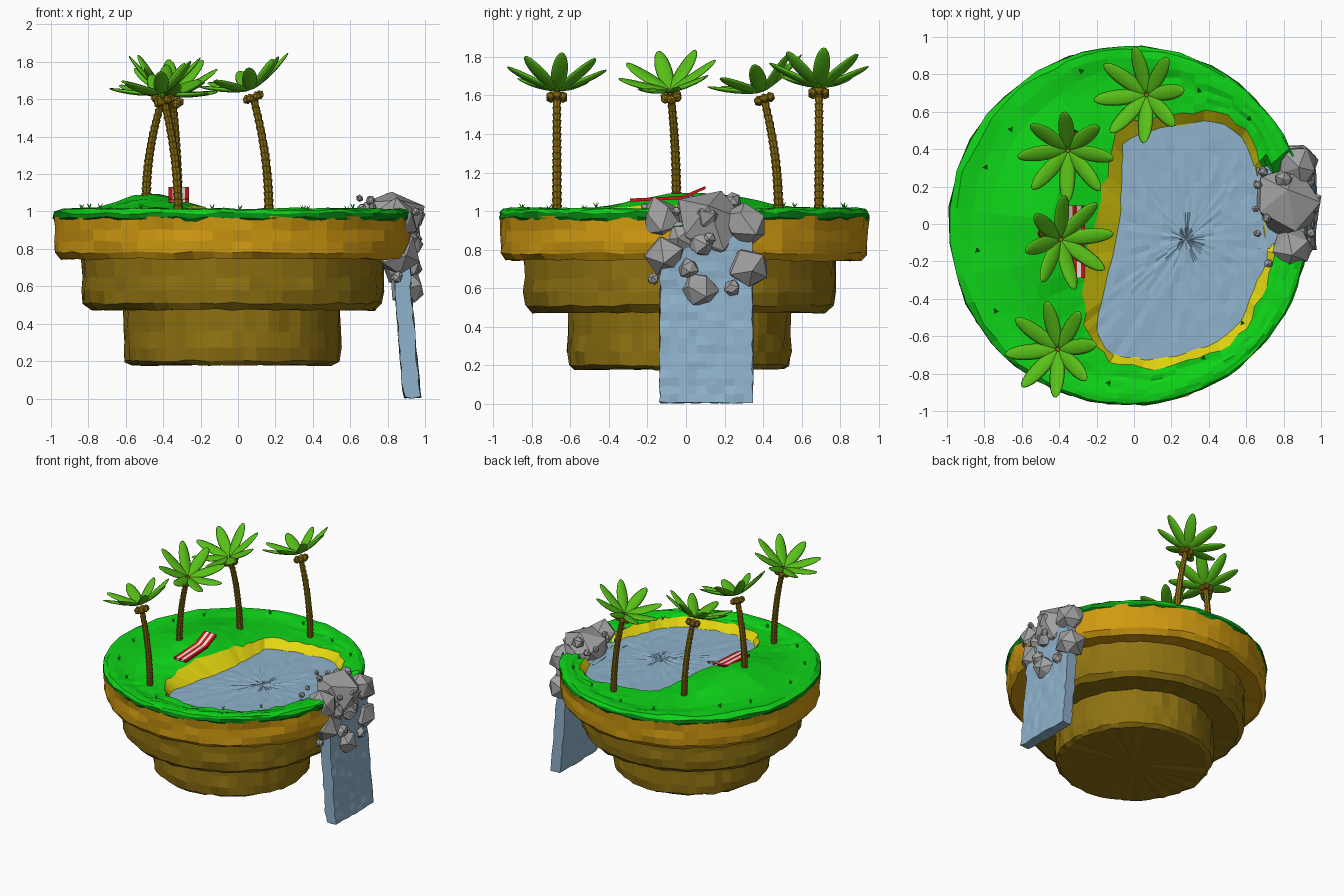
import bpy, bmesh, random
from math import sin, cos, pi, exp, sqrt, atan2
from mathutils import Vector, Matrix

random.seed(7)
if "Cube" in bpy.data.objects:
    bpy.data.objects.remove(bpy.data.objects["Cube"])


def material(name, *rgb):
    lin = [((c / 255 + 0.055) / 1.055) ** 2.4 for c in rgb] + [1]
    m = bpy.data.materials.new(name)
    m.use_nodes = True
    m.diffuse_color = lin
    m.node_tree.nodes["Principled BSDF"].inputs["Base Color"].default_value = lin
    return m


GRASS = material("grass green", 14, 212, 24)
TURF = material("dark turf green", 6, 140, 22)
GOLD = material("golden earth", 208, 154, 17)
OLIVE = material("olive earth", 143, 114, 17)
SAND = material("yellow sand", 230, 216, 15)
WATER = material("pale blue water", 143, 178, 203)
ROCK = material("grey rock", 160, 160, 160)
LEAF = material("leaf green", 88, 192, 24)
RED = material("red cloth", 208, 22, 22)
WHITE = material("white cloth", 232, 226, 226)


def jit(a):
    return random.uniform(-a, a)


def finish(name, bm, mats, recalc=False):
    if recalc:
        bmesh.ops.recalc_face_normals(bm, faces=bm.faces)
    me = bpy.data.meshes.new(name)
    bm.to_mesh(me)
    bm.free()
    for m in mats:
        me.materials.append(m)
    ob = bpy.data.objects.new(name, me)
    bpy.context.collection.objects.link(ob)
    return ob


def loft(bm, rings, cap_first=False, cap_last=False, row_mats=None):
    """Skin a list of closed rings; a cap is a fan round the ring's middle."""
    vs = [[bm.verts.new(p) for p in r] for r in rings]
    n = len(vs[0])
    for k, (a, b) in enumerate(zip(vs, vs[1:])):
        for i in range(n):
            j = (i + 1) % n
            f = bm.faces.new((a[i], a[j], b[j], b[i]))
            f.material_index = row_mats[k] if row_mats else 0
    for ring, use, flip in ((vs[0], cap_first, True), (vs[-1], cap_last, False)):
        if use:
            c = bm.verts.new(sum((v.co for v in ring), Vector()) / n)
            for i in range(n):
                f = [c, ring[i], ring[(i + 1) % n]]
                bm.faces.new(f[::-1] if flip else f)


def resample(pts, n):
    """Space n points evenly along a closed outline."""
    pts = [Vector(p) for p in pts]
    segs = list(zip(pts, pts[1:] + pts[:1]))
    total = sum((b - a).length for a, b in segs)
    out = []
    for k in range(n):
        d = total * k / n
        for a, b in segs:
            l = (b - a).length
            if d <= l:
                out.append(a.lerp(b, d / l))
                break
            d -= l
    return out


def in_spillway(x, y):
    return x > 0.6 and -0.12 < y < 0.32


# Island cliffs: three stacked drums with rough blocky sides
def drum(name, cx, cy, profile, mat, cap):
    n, rings = 56, []
    for r, z in profile:
        ring = []
        for i in range(n):
            a = 2 * pi * i / n
            rr = r + jit(0.009)
            x, y, zz = cx + rr * cos(a), cy + rr * sin(a), z + jit(0.007)
            if in_spillway(x, y):
                zz = min(zz, 0.9)
            ring.append((x, y, zz))
        rings.append(ring)
    bm = bmesh.new()
    loft(bm, rings, cap_first=cap)
    finish(name, bm, [mat])


drum("upper_cliff", -0.03, -0.01,
     [(0.7, 0.76), (0.92, 0.745), (0.95, 0.78), (0.955, 0.84), (0.95, 0.9), (0.955, 0.97)], GOLD, False)
drum("middle_cliff", -0.03, -0.03,
     [(0.5, 0.48), (0.76, 0.475), (0.8, 0.51), (0.81, 0.58), (0.805, 0.65), (0.81, 0.78)], OLIVE, False)
drum("lower_cliff", -0.03, -0.035,
     [(0.54, 0.18), (0.57, 0.2), (0.58, 0.27), (0.575, 0.36), (0.58, 0.5)], OLIVE, True)

# Pond outline: x, y and the width of the beach beside it
SHORE = [(0.68, 0.08, 0.04), (0.65, 0.29, 0.05), (0.59, 0.45, 0.05), (0.49, 0.53, 0.05),
         (0.38, 0.55, 0.05), (0.17, 0.52, 0.06), (0.03, 0.48, 0.07), (-0.06, 0.43, 0.07),
         (-0.07, 0.2, 0.1), (-0.07, 0.05, 0.13), (-0.13, -0.24, 0.16), (-0.19, -0.47, 0.1),
         (-0.2, -0.58, 0.04), (-0.13, -0.7, 0.03), (0.09, -0.73, 0.06), (0.25, -0.7, 0.05),
         (0.43, -0.64, 0.05), (0.57, -0.53, 0.05), (0.65, -0.32, 0.05), (0.72, -0.19, 0.03)]
MID = Vector((0.28, -0.08, 0))
CENTRE = Vector((-0.03, -0.01, 0))


def ground(x, y):
    if in_spillway(x, y):
        return 0.92
    hill = 0.105 * exp(-((x + 0.46) / 0.17) ** 2 / 2 - ((y - 0.05) / 0.3) ** 2 / 2)
    edge = 0.96 - sqrt((x + 0.03) ** 2 + (y + 0.01) ** 2)
    return 0.993 + hill + 0.022 * exp(-((edge - 0.05) / 0.07) ** 2)


water_line, beach_line, rays = [], [], []
for p in resample(SHORE, 64):
    flat = Vector((p.x, p.y, 0))
    d = (flat - MID).normalized()
    o = MID - CENTRE
    reach = -o.dot(d) + sqrt(o.dot(d) ** 2 - o.dot(o) + 0.96 ** 2)
    water_line.append(flat)
    beach_line.append(flat + d * (p.z + jit(0.015)))
    rays.append(MID + d * reach)


def level(points, z, wobble=0.0):
    return [(p.x, p.y, z + jit(wobble)) for p in points]


# Grass: dark turf edge, then rows running inward over the hill to the beach
rings = []
for scale, z in ((0.985, 0.95), (1.0, 0.965), (1.0, 0.992)):
    ring = []
    for p in rays:
        q = CENTRE + (p - CENTRE) * (scale + jit(0.008))
        ring.append((q.x, q.y, min(z, ground(q.x, q.y)) + jit(0.008)))
    rings.append(ring)
for t in (0.95, 0.85, 0.72, 0.58, 0.44, 0.3, 0.16, 0):
    ring = []
    for s, p in zip(beach_line, rays):
        q = s.lerp(p, t + (jit(0.02) if t else 0))
        ring.append((q.x, q.y, ground(q.x, q.y) + jit(0.006)))
    rings.append(ring)
bm = bmesh.new()
loft(bm, rings, row_mats=[1, 1] + [0] * 8)
finish("grass", bm, [GRASS, TURF])

# Beach slopes from the grass to below the water
bm = bmesh.new()
inner = [MID + (p - MID) * 0.93 for p in water_line]
loft(bm, [rings[-1], level(water_line, 0.937), level(inner, 0.915)])
finish("beach", bm, [SAND])

# Pond surface with small ripples
bm = bmesh.new()
loft(bm, [level([MID + (p - MID) * s for p in water_line], 0.937, 0.004)
          for s in (1.01, 0.88, 0.75, 0.62, 0.49, 0.36, 0.23, 0.1)], cap_last=True)
finish("pond", bm, [WATER])

# Waterfall: a bent slab spilling over the edge
section = resample([(0.62, 0, 0.938), (0.88, 0, 0.93), (0.92, 0, 0.88), (0.922, 0, 0.6),
                    (0.975, 0, 0.005), (0.885, 0, 0.005), (0.84, 0, 0.6), (0.83, 0, 0.86),
                    (0.62, 0, 0.9)], 56)
bm = bmesh.new()
loft(bm, [[(p.x + jit(0.006), -0.135 + 0.48 * k / 10 + jit(0.006), max(0, p.z + jit(0.005)))
           for p in section] for k in range(11)])
bmesh.ops.holes_fill(bm, edges=bm.edges)
finish("waterfall", bm, [WATER], recalc=True)

# Rocks: x, y, z, radius
ROCKS = [(0.81, 0.12, 0.93, 0.2), (0.85, -0.13, 0.95, 0.12), (0.87, 0.31, 0.93, 0.12),
         (0.86, -0.11, 0.77, 0.12), (0.88, 0.32, 0.71, 0.115), (0.9, 0.07, 0.59, 0.1),
         (0.93, 0.11, 0.97, 0.075), (0.92, 0.01, 0.7, 0.055), (0.93, 0.24, 0.6, 0.045),
         (0.85, -0.17, 0.65, 0.035), (0.8, 0.24, 1.05, 0.05), (0.92, 0.08, 0.83, 0.07),
         (0.86, -0.02, 0.86, 0.11), (0.95, 0.12, 0.86, 0.035), (0.71, 0.03, 1.06, 0.028),
         (0.66, -0.05, 1.0, 0.022), (0.66, 0.21, 1.02, 0.025), (0.72, -0.21, 1.02, 0.025),
         (0.65, 0.08, 1.07, 0.02), (0.69, 0.28, 1.01, 0.03), (0.95, -0.05, 1.0, 0.025)]
bm = bmesh.new()
for x, y, z, r in ROCKS:
    turn = Matrix.Rotation(jit(pi), 4, "Z") @ Matrix.Rotation(jit(pi), 4, "X")
    got = bmesh.ops.create_icosphere(bm, subdivisions=1, radius=r,
                                     matrix=Matrix.Translation((x, y, z)) @ turn)
    for v in got["verts"]:
        v.co += Vector((jit(r), jit(r), jit(r))) * 0.1
finish("rocks", bm, [ROCK])


# Palms: ringed curved trunk, nuts and a crown tilted along the trunk
def palm(name, base, top, spin):
    base, top = Vector(base), Vector(top)
    lean = Vector((top.x - base.x, top.y - base.y, 0))

    def at(t):
        return Vector((base.x, base.y, base.z + (top.z - base.z) * t)) + lean * t * t

    bm = bmesh.new()
    rings, n = [], 18
    for k in range(n):
        wide = 0.027 - 0.005 * k / n
        for t, r in ((k / n, wide * 0.8), ((k + 0.9) / n, wide)):
            c = at(t)
            rings.append([c + Vector((cos(a * pi / 4), sin(a * pi / 4), 0)) * r for a in range(8)])
    loft(bm, rings, True, True)
    finish(name + "_trunk", bm, [OLIVE])

    axis = (lean * 2.6 + Vector((0, 0, top.z - base.z))).normalized()
    tilt = Matrix.Translation(top) @ Vector((0, 0, 1)).rotation_difference(axis).to_matrix().to_4x4()
    bm = bmesh.new()
    for k in range(6):
        a = k * pi / 3
        bmesh.ops.create_icosphere(bm, subdivisions=1, radius=0.026, matrix=tilt @ Matrix.Translation(
            (0.036 * cos(a), 0.036 * sin(a), -0.02)))
    finish(name + "_nuts", bm, [OLIVE])

    bm = bmesh.new()
    for k in range(8):
        got = bmesh.ops.create_uvsphere(bm, u_segments=8, v_segments=10, radius=1)
        turn = tilt @ Matrix.Rotation(spin + k * pi / 4, 4, "Z")
        for v in got["verts"]:
            s = v.co.z
            x = 0.135 + 0.125 * s
            z = 0.02 + 0.32 * x + 0.5 * x * x + 0.014 * v.co.x
            v.co = turn @ Vector((x, 0.043 * v.co.y, z))
    ob = finish(name + "_leaves", bm, [LEAF], recalc=True)
    ob.data.shade_smooth()


palm("back_palm", (0.165, 0.69, 1.0), (0.075, 0.69, 1.63), 0.1)
palm("back_left_palm", (-0.32, 0.48, 1.0), (-0.35, 0.4, 1.6), 0.0)
palm("hill_palm", (-0.49, -0.05, 1.07), (-0.4, -0.08, 1.61), 0.15)
palm("front_palm", (-0.32, -0.67, 1.0), (-0.4, -0.67, 1.61), 0.1)

# Striped sun lounger with a raised back
for k in range(5):
    x0 = -0.372 + k * 0.022
    top = [(-0.29, 1.065), (-0.02, 1.078), (0.1, 1.13)]
    outline = top + [(y, z - 0.016) for y, z in reversed(top)]
    bm = bmesh.new()
    loft(bm, [[(x, y, z) for y, z in outline] for x in (x0, x0 + 0.022)])
    bmesh.ops.holes_fill(bm, edges=bm.edges)
    finish("lounger_stripe", bm, [WHITE if k % 2 else RED], recalc=True)

# Small grass tufts scattered near the rim
bm = bmesh.new()
for k in range(14):
    a, r = k * 2 * pi / 14 + 0.6 + jit(0.15), random.uniform(0.8, 0.86)
    x, y = -0.03 + r * cos(a), r * sin(a)
    if x > 0.6 and abs(y) < 0.4:
        continue
    for b in range(3):
        turn = Matrix.Rotation(b * 2.1 + a, 4, "Z") @ Matrix.Rotation(0.6, 4, "X")
        bmesh.ops.create_cone(bm, segments=4, radius1=0.006, radius2=0, depth=0.04,
                              matrix=Matrix.Translation((x, y, ground(x, y) + 0.012)) @ turn
                              @ Matrix.Translation((0, 0, 0.012)))
finish("grass_tufts", bm, [GRASS])
